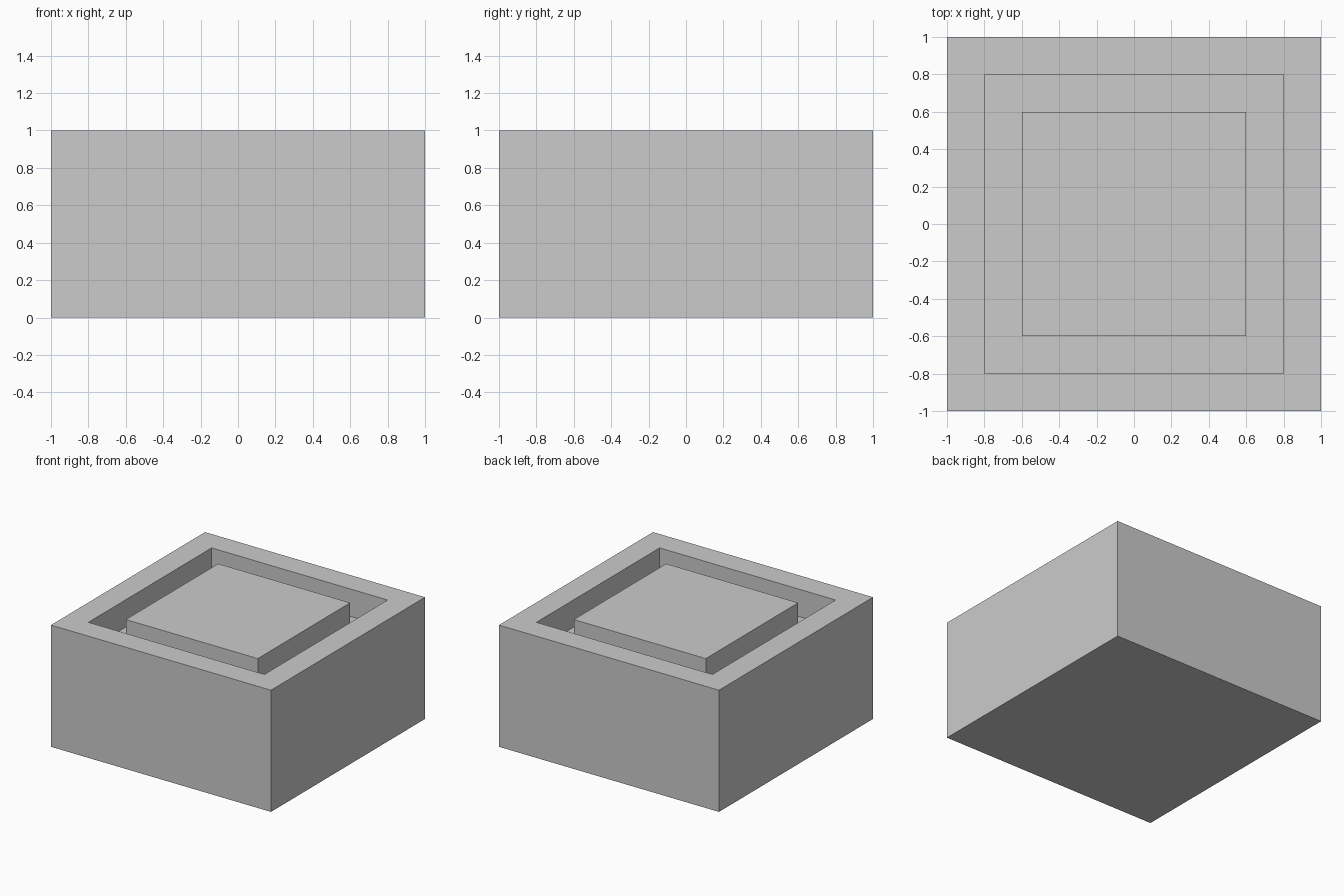
import bpy, bmesh
from mathutils import Matrix, Vector

if "Cube" in bpy.data.objects:
    bpy.data.objects.remove(bpy.data.objects["Cube"])

RIM = 0.2      # width of the outer rim and of the channel
DEPTH = 0.225  # depth of the channel


def step(bm, face, width, dz):
    """Inset a face, then extrude it straight up or down; returns the new cap."""
    bmesh.ops.inset_region(bm, faces=[face], thickness=width, use_even_offset=True)
    cap = bmesh.ops.extrude_discrete_faces(bm, faces=[face])["faces"][0]
    bmesh.ops.translate(bm, verts=cap.verts, vec=Vector((0, 0, dz)))
    return cap


bm = bmesh.new()

# Solid base block
bmesh.ops.create_cube(bm, size=1, matrix=Matrix.Translation((0, 0, 0.5)) @ Matrix.Diagonal((2, 2, 1, 1)))
top = max(bm.faces, key=lambda f: f.calc_center_median().z)

# Recessed channel inside the rim, then the central plateau rising flush with it
floor = step(bm, top, RIM, -DEPTH)
step(bm, floor, RIM, DEPTH)

bmesh.ops.recalc_face_normals(bm, faces=bm.faces[:])
mesh = bpy.data.meshes.new("grooved_block")
bm.to_mesh(mesh)
bm.free()
bpy.context.collection.objects.link(bpy.data.objects.new("grooved_block", mesh))
